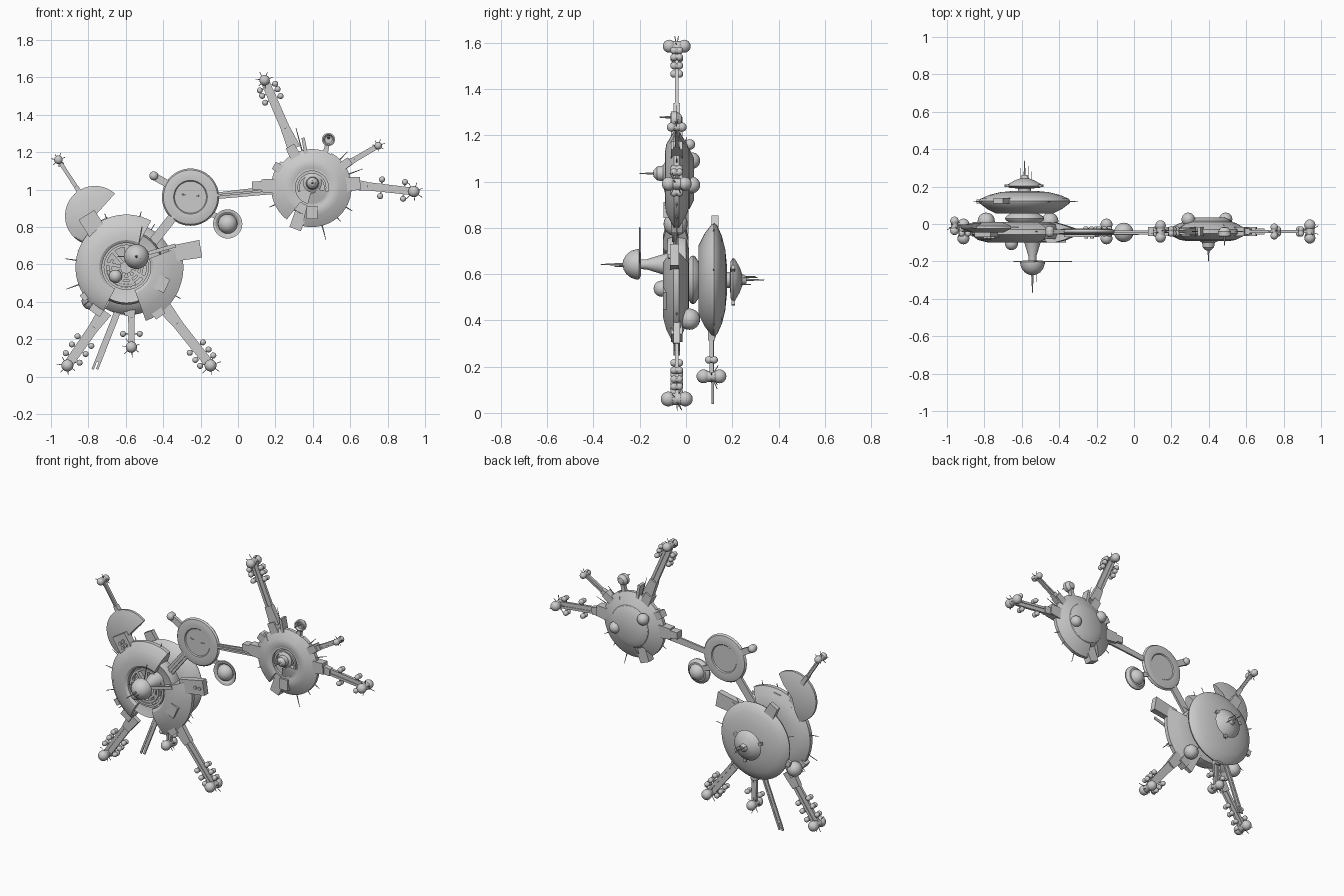
import bpy, bmesh, math, random
from mathutils import Vector, Matrix

if "Cube" in bpy.data.objects:
    bpy.data.objects.remove(bpy.data.objects["Cube"])
random.seed(4)
YM = -0.04  # mid plane of the two main discs


def finish(name, bm):
    bmesh.ops.remove_doubles(bm, verts=bm.verts, dist=1e-6)
    bmesh.ops.recalc_face_normals(bm, faces=bm.faces)
    me = bpy.data.meshes.new(name)
    bm.to_mesh(me)
    bm.free()
    ob = bpy.data.objects.new(name, me)
    bpy.context.collection.objects.link(ob)


def polar(c, a, r, y=YM):
    a = math.radians(a)
    return Vector((c[0] + r * math.cos(a), y, c[1] + r * math.sin(a)))


def lathe(bm, c, prof, a0=0, a1=360):
    """Sweep a closed (radius, y) section round the y axis through centre c."""
    full = a1 - a0 >= 360
    n = max(3, int((a1 - a0) / 6))
    rings = [[bm.verts.new(polar(c, a0 + (a1 - a0) * i / n, max(r, 1e-7), y)) for r, y in prof]
             for i in range(n if full else n + 1)]
    m = len(prof)
    for i in range(n):
        p, q = rings[i], rings[(i + 1) % len(rings)]
        for j in range(m):
            k = (j + 1) % m
            if prof[j][0] > 0 or prof[k][0] > 0:
                bm.faces.new((p[j], p[k], q[k], q[j]))
    if not full:
        bm.faces.new(rings[0])
        bm.faces.new(rings[-1])


def ball(bm, p, r):
    bmesh.ops.create_uvsphere(bm, u_segments=20, v_segments=12, radius=r, matrix=Matrix.Translation(p))


def rod(bm, p, q, r, r2=None, seg=8):
    p, q = Vector(p), Vector(q)
    rot = (q - p).to_track_quat('Z', 'Y').to_matrix().to_4x4()
    bmesh.ops.create_cone(bm, cap_ends=True, segments=seg, radius1=r, radius2=r if r2 is None else r2,
                          depth=(q - p).length, matrix=Matrix.Translation((p + q) / 2) @ rot)


def beam(bm, p, q, w, d, w2=None):
    """Flat bar from p to q, width w in the xz plane, depth d along y."""
    p, q = Vector(p), Vector(q)
    t = (q - p).normalized()
    s, w2 = Vector((-t.z, 0, t.x)), w if w2 is None else w2
    v = [bm.verts.new(e + s * (sx * ww / 2) + Vector((0, sy * d / 2, 0)))
         for e, ww in ((p, w), (q, w2)) for sx, sy in ((-1, -1), (1, -1), (1, 1), (-1, 1))]
    for f in ((0, 1, 2, 3), (7, 6, 5, 4), (0, 4, 5, 1), (1, 5, 6, 2), (2, 6, 7, 3), (3, 7, 4, 0)):
        bm.faces.new([v[i] for i in f])


def pod_pair(bm, p, r, gap):
    """Two balls fore and aft of a point, joined by a short collar."""
    for s in (-1, 1):
        ball(bm, p + Vector((0, s * gap, 0)), r)
    rod(bm, p - Vector((0, gap, 0)), p + Vector((0, gap, 0)), r * .8, seg=12)


def arm(name, p, q, w, tip, pods=()):
    """Twin-rail boom with a tip pod, whiskers and side pods at given fractions."""
    bm = bmesh.new()
    p, q = Vector(p), Vector(q)
    t = (q - p).normalized()
    s = Vector((-t.z, 0, t.x))
    for k in (-1, 1):
        beam(bm, p + s * k * w * .33, q + s * k * w * .28, w * .34, .016)
    beam(bm, p, q, w * .5, .008)
    beam(bm, p, p.lerp(q, .3), w * 1.4, .03, w)
    pod_pair(bm, q, tip, tip * 1.15)
    for i in range(7):
        a = math.radians(i * 51 + 20)
        d = Vector((math.cos(a), random.uniform(-.6, .6), math.sin(a)))
        rod(bm, q, q + d * tip * random.uniform(1.5, 1.9), .002, seg=5)
    for f in pods:
        c = p.lerp(q, f)
        beam(bm, c - s * .045, c + s * .045, .008, .008)
        for k in (-1, 1):
            pod_pair(bm, c + s * k * .045, .016, .012)
    finish(name, bm)


def whiskers(name, c, data, y=YM):
    bm = bmesh.new()
    for a, r0, r1 in data:
        rod(bm, polar(c, a, r0, y), polar(c, a, r1, y), .004, .0015, 6)
    finish(name, bm)


def single(name, func, *args):
    bm = bmesh.new()
    func(bm, *args)
    finish(name, bm)


A, B, C, D, S = (-.597, .585), (.395, 1.012), (-.254, .96), (-.765, .86), (-.585, .575)

# large disc: core plus broken rim sectors
single('large_core', lathe, A, [(0, -.06), (.13, -.06), (.19, -.08), (.2, -.05), (.19, 0), (.13, .012), (0, .012)])
for i, (a0, a1, R) in enumerate(((62, 128, .282), (128, 242, .272), (-70, 21, .305))):
    single(f'large_rim_{i}', lathe, A, [(.13, -.09), (.145, -.1), (.18, -.1), (.24, -.085), (R, -.055),
                                        (R, -.03), (.24, -.008), (.18, .01), (.13, .01)], a0, a1)
bm = bmesh.new()
for r, y, a0, a1 in ((.115, -.085, 0, 360), (.085, -.09, 150, 400), (.06, -.085, 200, 380), (.1, -.095, 190, 300)):
    lathe(bm, A, [(r - .008, y), (r + .006, y), (r + .006, -.05), (r - .008, -.05)], a0, a1)
for a in range(10, 360, 40):
    beam(bm, polar(A, a, .03, -.07), polar(A, a, .12, -.07), .018, .03)
finish('large_well_machinery', bm)
bm = bmesh.new()
rod(bm, (-.655, -.06, .537), (-.655, -.1, .537), .025, seg=16)
ball(bm, Vector((-.655, -.105, .537)), .035)
finish('large_well_ball', bm)

# front turret on the large disc
T = (-.543, .642)
single('front_turret_stem', lathe, T, [(0, -.05), (.055, -.05), (.045, -.095), (.022, -.17), (.02, -.2), (0, -.2)])
single('front_turret_dome', lathe, T, [(0, -.195), (.05, -.195), (.066, -.203), (.066, -.212), (.058, -.238),
                                       (.042, -.258), (.022, -.27), (0, -.275)])
bm = bmesh.new()
rod(bm, (T[0], -.27, T[1]), (T[0], -.37, T[1]), .007, .0015)
rod(bm, (T[0] + .02, -.25, T[1] - .01), (T[0] + .02, -.31, T[1] - .01), .002)
rod(bm, (T[0] - .1, -.2, T[1]), (T[0], -.2, T[1]), .003)
beam(bm, (T[0], -.2, T[1]), (T[0] + .21, -.2, T[1] + .06), .02, .004)
rod(bm, (T[0], -.2, T[1]), (T[0] + .03, -.2, T[1] + .16), .003)
finish('front_turret_antennas', bm)

# rear saucer stack
single('rear_collar', lathe, S, [(0, 0), (.07, 0), (.1, .02), (.105, .03), (.1, .04), (.07, .06), (0, .06)])
single('rear_saucer', lathe, S, [(0, .055), (.15, .055), (.2, .08), (.24, .11), (.245, .122), (.235, .135),
                                 (.19, .155), (.13, .17), (.06, .177), (0, .177)])
single('rear_cap', lathe, S, [(0, .17), (.035, .17), (.035, .19), (.08, .193), (.095, .203), (.09, .212),
                              (.055, .232), (.025, .243), (.015, .262), (0, .262)])
bm = bmesh.new()
rod(bm, (S[0], .25, S[1]), (S[0], .34, S[1]), .006, .0015)
for dx, dz, y in ((.02, .01, .31), (-.02, .015, .3), (.035, -.02, .28)):
    rod(bm, (S[0] + dx, .22, S[1] + dz), (S[0] + dx, y, S[1] + dz), .002)
for a in (30, 160, 280):
    beam(bm, polar(S, a, .07, .205), polar(S, a, .11, .205), .02, .015)
finish('rear_antennas', bm)
bm = bmesh.new()
beam(bm, polar(S, 118, .19, .125), polar(S, 118, .3, .125), .075, .03, .06)
beam(bm, polar(S, 270, .17, .115), polar(S, 270, .25, .115), .07, .03, .04)
beam(bm, polar(S, 200, .2, .12), polar(S, 200, .265, .12), .04, .02)
for s in (-1, 1):
    beam(bm, (-.635 + s * .012, .115, .37), (-.765 + s * .012, .115, .04), .012, .01)
beam(bm, (-.635, .115, .37), (-.75, .115, .08), .02, .005)
finish('rear_saucer_fins', bm)
whiskers('rear_whiskers', S, ((10, .2, .29), (60, .2, .28), (160, .2, .29), (310, .2, .28)), .12)

# booms
arm('left_leg', (-.71, YM, .35), (-.912, YM, .06), .055, .032, (.55, .7, .86))
arm('right_leg', (-.4, YM, .38), (-.147, YM, .06), .055, .032, (.7, .82, .92))
arm('middle_leg', (-.57, .11, .38), (-.57, .11, .158), .035, .03, (.68,))
arm('upper_left_boom', (-.83, -.01, .96), (-.96, -.01, 1.16), .022, .023)
arm('top_boom', (.3, YM, 1.22), (.142, YM, 1.585), .05, .028, (.72, .82, .9))
arm('right_boom', (.59, YM, 1.03), (.94, YM, .99), .045, .03, (.5, .85))
arm('upper_right_boom', (.57, YM, 1.13), (.75, YM, 1.235), .03, .02)

# fan-shaped plate with its pierced block
single('fan_plate', lathe, D, [(0, -.045), (.1, -.045), (.16, -.025), (.16, -.01), (.09, .01), (0, .01)], 48, 255)
bm = bmesh.new()
beam(bm, (-.81, -.045, .865), (-.74, -.045, .755), .1, .05)
for dx, dz in ((0, .02), (0, -.02), (.02, 0), (-.02, 0)):
    rod(bm, (-.775 + dx, -.06, .815 + dz), (-.775 + dx, -.078, .815 + dz), .011, seg=12)
finish('fan_block', bm)

# blocks round the large rim
bm = bmesh.new()
beam(bm, polar(A, 17, .24, -.05), polar(A, 14, .41, -.05), .085, .04, .095)
for dx in (-.01, .02):
    rod(bm, (-.245 + dx, -.065, .675), (-.245 + dx, -.078, .675), .01, seg=12)
for a, r0, r1, w in ((215, .2, .29, .04), (-55, .22, .32, .06), (235, .2, .3, .07), (100, .2, .26, .05)):
    beam(bm, polar(A, a, r0), polar(A, a, r1), w, .05)
beam(bm, polar(A, -25, .16, -.06), polar(A, -25, .24, -.06), .08, .08)
finish('large_rim_blocks', bm)
whiskers('large_whiskers', A, ((172, .26, .33), (200, .26, .34), (222, .26, .31), (150, .26, .32),
                               (-30, .29, .335), (-50, .29, .33), (112, .27, .31), (75, .27, .31)))
for i, x in enumerate((-.79, -.45)):
    single(f'large_rear_ball_{i}', ball, Vector((x, .015, .405)), .046)

# linking disc with its raised ring
single('link_disc', lathe, C, [(0, -.05), (.085, -.05), (.09, -.056), (.12, -.058), (.145, -.052), (.153, -.042),
                               (.145, -.03), (.12, -.024), (.09, -.026), (.085, -.032), (0, -.032)])
bm = bmesh.new()
beam(bm, polar(C, 3, .14), (.2, YM, 1.0), .035, .012, .045)
beam(bm, polar(C, 3, .1, -.05), (.2, -.05, 1.0), .012, .012)
beam(bm, polar(C, 228, .13), (-.47, YM, .7), .05, .016)
beam(bm, polar(C, 228, .12, -.05), (-.47, -.05, .7), .018, .012)
beam(bm, polar(C, 150, .13), (-.45, YM, 1.072), .04, .02)
pod_pair(bm, Vector((-.45, YM, 1.074)), .024, .006)
beam(bm, polar(C, -40, .14), (-.09, YM, .85), .03, .012)
for a in (160, 10):
    rod(bm, polar(C, a, .03, -.055), polar(C, a, .05, -.055), .003)
finish('link_struts', bm)
E = (-.055, .817)
single('link_dish', lathe, E, [(0, -.045), (.05, -.045), (.065, -.058), (.078, -.06), (.078, -.052), (.06, -.035), (0, -.03)])
single('link_dish_ball', ball, Vector((E[0], -.045, E[1])), .052)

# small disc: core, broken rim and front nose
single('small_core', lathe, B, [(0, -.06), (.1, -.07), (.15, -.07), (.155, -.03), (.13, .015), (.09, .035), (0, .035)])
for i, (a0, a1, R) in enumerate(((-105, 60, .212), (60, 140, .205), (140, 232, .218))):
    single(f'small_rim_{i}', lathe, B, [(.1, -.085), (.12, -.09), (.15, -.085), (R, -.052), (R, -.03),
                                        (.15, .005), (.1, .02)], a0, a1)
N = (.398, 1.035)
single('small_nose', lathe, N, [(0, -.06), (.05, -.06), (.05, -.09), (.034, -.1), (.03, -.125), (.015, -.14), (0, -.143)])
single('small_nose_spike', rod, (N[0], -.13, N[1]), (N[0], -.2, N[1]), .006, .0015)
bm = bmesh.new()
for r, a0, a1 in ((.095, 0, 360), (.072, -60, 200)):
    lathe(bm, B, [(r - .007, -.085), (r + .005, -.085), (r + .005, -.05), (r - .007, -.05)], a0, a1)
lathe(bm, B, [(.03, -.1), (.1, -.08), (.1, -.06), (.03, -.06)], 255, 345)
finish('small_well_machinery', bm)

# blocks round the small rim
bm = bmesh.new()
for a, r0, r1, w in ((178, .19, .27, .08), (178, .25, .32, .05), (248, .12, .24, .075), (5, .17, .26, .08),
                     (35, .17, .25, .05), (118, .17, .25, .06), (100, .18, .27, .02), (150, .18, .235, .05)):
    beam(bm, polar(B, a, r0), polar(B, a, r1), w, .05, w * .85)
beam(bm, polar(B, 270, .1, -.06), polar(B, 270, .17, -.06), .06, .075)
finish('small_rim_blocks', bm)
whiskers('small_whiskers', B, ((285, .2, .29), (330, .2, .25), (310, .2, .24), (70, .19, .25), (45, .19, .27),
                               (205, .2, .25), (20, .2, .29), (105, .19, .33)))
for i, (x, z) in enumerate(((.29, 1.09), (.49, .985))):
    single(f'small_rear_ball_{i}', ball, Vector((x, .025, z)), .036)

# little round sensor above the small disc
F = (.484, 1.268)
bm = bmesh.new()
beam(bm, polar(B, 68, .18), (F[0], YM, F[1]), .03, .025, .02)
lathe(bm, F, [(0, -.05), (.02, -.05), (.028, -.066), (.035, -.064), (.035, -.04), (.02, -.02), (0, -.015)])
rod(bm, (F[0], -.05, F[1] + .01), (F[0], -.115, F[1] + .01), .008, .002)
finish('small_sensor', bm)

bpy.ops.object.select_all(action='SELECT')
bpy.context.view_layer.objects.active = bpy.context.scene.objects[0]
bpy.ops.object.shade_smooth_by_angle(angle=math.radians(32))
